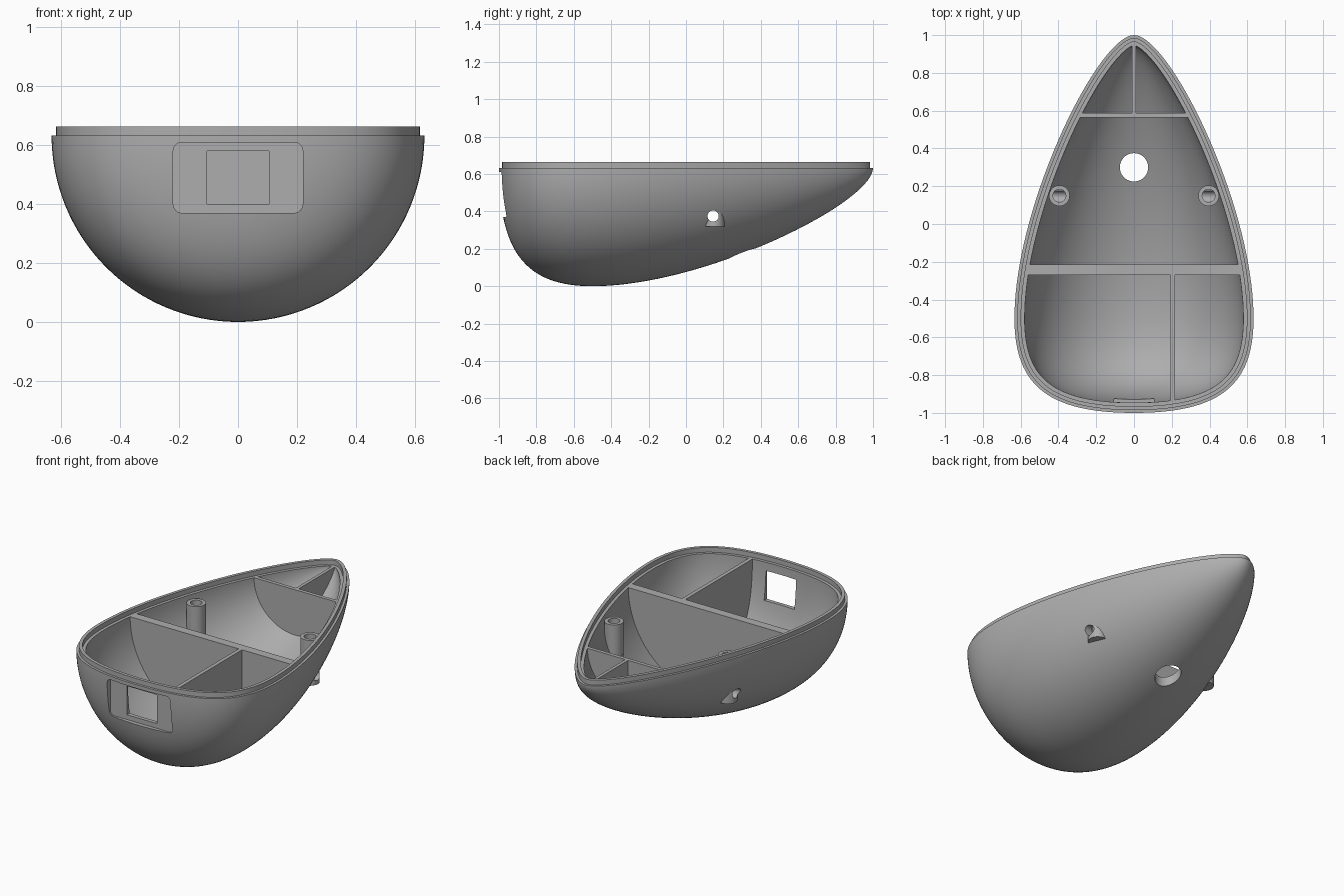
import bpy, bmesh
from math import pi, cos, sin, radians
from mathutils import Vector, Matrix
from mathutils.geometry import interpolate_bezier

if "Cube" in bpy.data.objects:
    bpy.data.objects.remove(bpy.data.objects["Cube"])

R = 0.633        # hull radius and height of the rim ledge
WALL = 0.054
ARC = 64

grey = bpy.data.materials.new("plain grey")
grey.use_nodes = True
grey.diffuse_color = (0.42, 0.42, 0.42, 1)
grey.node_tree.nodes["Principled BSDF"].inputs["Base Color"].default_value = (0.42, 0.42, 0.42, 1)

# Teardrop half outline as (y, radius), nose to blunt front
V = lambda y, r: Vector((y, r, 0))
nose = interpolate_bezier(V(1, 0), V(1, 0.188), V(0.1, R), V(-0.5, R), 40)
tail = interpolate_bezier(V(-0.5, R), V(-0.85, R), V(-1, 0.46), V(-1, 0), 32)
outline = nose + tail[1:]


def offset_outline(d):
    """Move the outline inward by d, keeping its ends on the axis."""
    last = len(outline) - 1
    pts = []
    for i, p in enumerate(outline):
        t = (outline[min(i + 1, last)] - outline[max(i - 1, 0)]).normalized()
        if i in (0, last):
            t = V(0, 1 if i == 0 else -1)
        q = p + Vector((-t.y, t.x, 0)) * d
        q.y = 0 if i in (0, last) else max(q.y, 0)
        pts.append(q)
    return pts


def finish(bm, name):
    bmesh.ops.recalc_face_normals(bm, faces=bm.faces)
    me = bpy.data.meshes.new(name)
    bm.to_mesh(me)
    bm.free()
    me.materials.append(grey)
    ob = bpy.data.objects.new(name, me)
    bpy.context.collection.objects.link(ob)
    return ob


def hull(name, section):
    """Sweep a closed section of (inset, angle, lift) along the outline."""
    bm = bmesh.new()
    cache = {d: offset_outline(d) for d in {s[0] for s in section}}
    rows = []
    for d, a, lift in section:
        rows.append([bm.verts.new((p.y * cos(a), p.x, R - p.y * sin(a) + lift))
                     for p in cache[d]])
    for k, row in enumerate(rows):
        nxt = rows[(k + 1) % len(rows)]
        for i in range(len(row) - 1):
            bm.faces.new((row[i], row[i + 1], nxt[i + 1], nxt[i]))
    bmesh.ops.remove_doubles(bm, verts=bm.verts, dist=1e-5)
    bmesh.ops.dissolve_degenerate(bm, edges=bm.edges, dist=1e-6)
    return finish(bm, name)


def box(name, lo, hi):
    lo, hi = Vector(lo), Vector(hi)
    bm = bmesh.new()
    bmesh.ops.create_cube(bm, size=1, matrix=Matrix.Translation((lo + hi) / 2)
                          @ Matrix.Diagonal((*(hi - lo), 1)))
    return finish(bm, name)


def rod(name, centre, radius, length, axis="Z"):
    turn = Matrix.Rotation(pi / 2, 4, "Y") if axis == "X" else Matrix()
    bm = bmesh.new()
    bmesh.ops.create_cone(bm, cap_ends=True, segments=40, radius1=radius, radius2=radius,
                          depth=length, matrix=Matrix.Translation(centre) @ turn)
    return finish(bm, name)


def boolean(ob, cutter, operation="DIFFERENCE"):
    mod = ob.modifiers.new("cut", "BOOLEAN")
    mod.operation, mod.solver, mod.object = operation, "EXACT", cutter
    bpy.context.view_layer.objects.active = ob
    bpy.ops.object.modifier_apply(modifier=mod.name)


# Hull shell with stepped rim
angles = [pi * k / ARC for k in range(ARC + 1)]
steps = [(0.015, 0), (0.015, 0.03), (0.035, 0.03), (0.035, 0)]
shell = hull("hull_shell", [(0, a, 0) for a in angles]
             + [(d, pi, z) for d, z in steps]
             + [(WALL, a, 0) for a in reversed(angles)]
             + [(d, 0, z) for d, z in reversed(steps)])

# Cutters: window recess, window, drain hole, cross hole, post bores
recess = box("recess_cutter", (-0.22, -1.1, 0.37), (0.22, -0.952, 0.61))
bm = bmesh.new()
bm.from_mesh(recess.data)
edges = [e for e in bm.edges if abs((e.verts[0].co - e.verts[1].co).y) > 0.1]
bmesh.ops.bevel(bm, geom=edges, offset=0.03, segments=6, profile=0.5, affect="EDGES")
bm.to_mesh(recess.data)
bm.free()
window = box("window_cutter", (-0.105, -1.1, 0.4), (0.105, -0.85, 0.58))
drain = rod("drain_cutter", (0, 0.3, 0.2), 0.075, 0.5)
cross = rod("cross_cutter", (0, 0.145, 0.375), 0.03, 1.4, "X")
bores = [rod("bore_cutter", (s * 0.395, 0.15, 0.525), 0.034, 0.3) for s in (-1, 1)]
cutters = [recess, window, drain, cross] + bores
for c in cutters:
    c.hide_render = True
    boolean(shell, c)

# Screw posts that poke through the hull as eyelets
parts = [shell]
for side, s, bore in (("right", -1, bores[0]), ("left", 1, bores[1])):
    post = rod(side + "_post", (s * 0.395, 0.15, 0.4625), 0.055, 0.285)
    boolean(post, bore)
    boolean(post, cross)
    parts.append(post)

# Bulkheads and ribs trimmed to the hull interior
core = hull("interior_core", [(WALL - 0.006, a, 0) for a in angles])
core.hide_render = True
for name, lo, hi in (
        ("main_bulkhead", (-0.8, -0.27, -0.1), (0.8, -0.215, 0.8)),
        ("rear_bulkhead", (-0.8, 0.565, -0.1), (0.8, 0.588, 0.8)),
        ("rear_rib", (-0.01, 0.58, -0.1), (0.01, 1.1, 0.8)),
        ("front_rib", (0.193, -1.1, -0.1), (0.217, -0.26, 0.8))):
    rib = box(name, lo, hi)
    boolean(rib, core, "INTERSECT")
    parts.append(rib)

for c in cutters + [core]:
    bpy.data.objects.remove(c)

# Smooth curved surfaces, crisp edges
bpy.ops.object.select_all(action="DESELECT")
for ob in parts:
    ob.select_set(True)
bpy.context.view_layer.objects.active = shell
bpy.ops.object.shade_smooth_by_angle(angle=radians(30))
